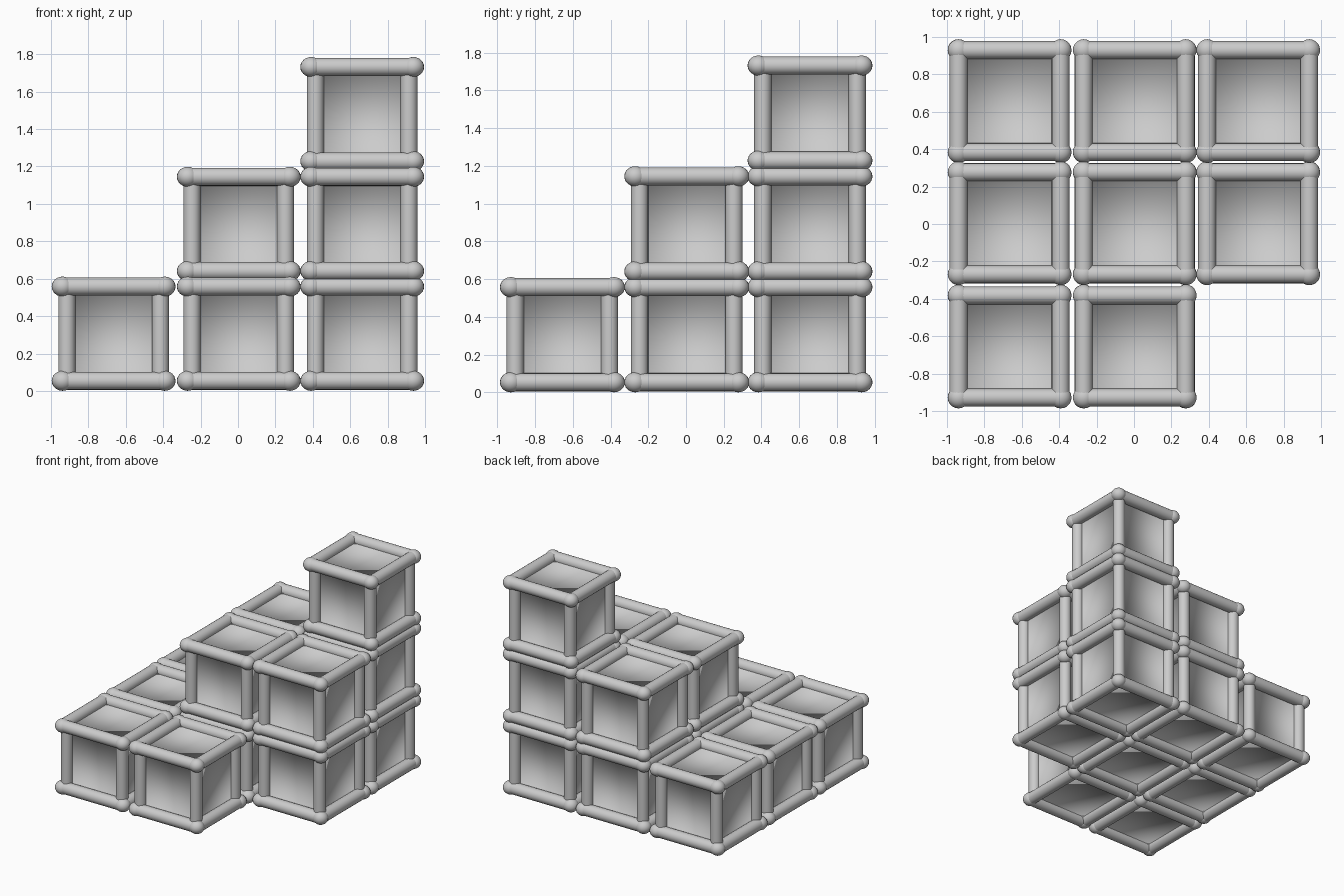
import bpy
import bmesh
from mathutils import Matrix, Vector
from itertools import product

if "Cube" in bpy.data.objects:
    bpy.data.objects.remove(bpy.data.objects["Cube"], do_unlink=True)

grey = bpy.data.materials.new("light_grey")
grey.use_nodes = True
grey.diffuse_color = (0.6, 0.6, 0.6, 1)
grey.node_tree.nodes["Principled BSDF"].inputs["Base Color"].default_value = (0.6, 0.6, 0.6, 1)

# Half sizes of the frame, measured to the bar centres
RAIL, POST, TOP = 0.273, 0.25, 0.252
CORE = 0.262
SIGNS = (-1, 1)


def to_mesh(bm, name):
    mesh = bpy.data.meshes.new(name)
    bm.to_mesh(mesh)
    bm.free()
    mesh.materials.append(grey)
    mesh.shade_smooth()
    return mesh


def add_bar(bm, start, end, radius):
    a, b = Vector(start), Vector(end)
    turn = (b - a).to_track_quat("Z", "Y").to_matrix().to_4x4()
    bmesh.ops.create_cone(bm, segments=20, radius1=radius, radius2=radius, cap_ends=False,
                          depth=(b - a).length, matrix=Matrix.Translation((a + b) / 2) @ turn)


# Rounded frame: horizontal rails, upright posts and corner knobs
def frame_mesh():
    bm = bmesh.new()
    for s, t in product(SIGNS, SIGNS):
        add_bar(bm, (-RAIL, s * RAIL, t * TOP), (RAIL, s * RAIL, t * TOP), 0.048)
        add_bar(bm, (s * RAIL, -RAIL, t * TOP), (s * RAIL, RAIL, t * TOP), 0.048)
        add_bar(bm, (s * POST, t * POST, -TOP), (s * POST, t * POST, TOP), 0.046)
    for x, y, z in product(SIGNS, SIGNS, SIGNS):
        place = Matrix.Translation((x * RAIL, y * RAIL, z * TOP)) @ Matrix.Diagonal((1, 1, 0.92, 1))
        bmesh.ops.create_uvsphere(bm, u_segments=20, v_segments=12, radius=0.058, matrix=place)
    return to_mesh(bm, "crate_frame")


# Box with a shallow, softly shaded panel sunk into every side
def panel_mesh():
    bm = bmesh.new()
    bmesh.ops.create_cube(bm, size=2 * CORE)
    panels = bm.faces[:]
    ends = [f for f in panels if abs(f.normal.z) > 0.5]
    sides = [f for f in panels if f not in ends]
    for faces, rim in ((ends, 0.036), (sides, 0.056)):
        bmesh.ops.inset_individual(bm, faces=faces, thickness=rim, depth=0)
        bmesh.ops.inset_individual(bm, faces=faces, thickness=0.006, depth=-0.016)
    for face in panels:
        n = face.normal.copy()
        axis = max(range(3), key=lambda i: abs(n[i]))
        u, v = [i for i in range(3) if i != axis]
        corners = [p for p in face.verts if p.co[u] * p.co[v] * n[axis] > 0]
        bmesh.ops.connect_verts(bm, verts=corners)
    return to_mesh(bm, "crate_panels")


frame, panels = frame_mesh(), panel_mesh()

# Stack heights, rows from front to back, columns from -x to +x
heights = ((1, 1, 0), (1, 2, 2), (1, 2, 3))
columns = (-0.665, 0.004, 0.664)
rows = (-0.655, 0.004, 0.657)

for row, y in enumerate(rows):
    for col, x in enumerate(columns):
        for level in range(heights[row][col]):
            for part, mesh in (("frame", frame), ("panels", panels)):
                crate = bpy.data.objects.new(f"crate_{part}_{row}_{col}_{level}", mesh)
                crate.location = (x, y, 0.306 + 0.587 * level)
                bpy.context.collection.objects.link(crate)
